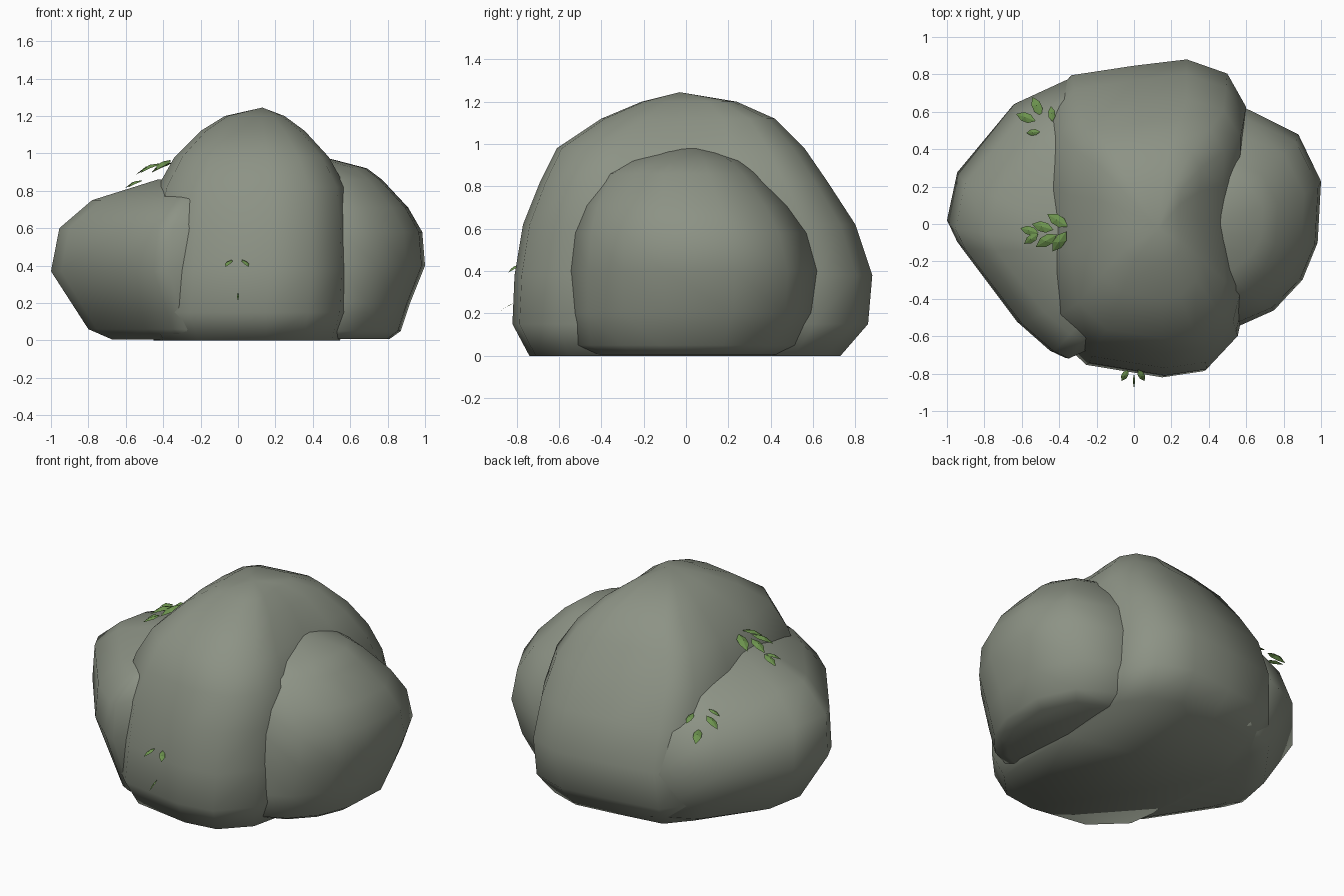
import bpy, bmesh, math
from mathutils import Vector, Matrix
from mathutils.bvhtree import BVHTree

cube = bpy.data.objects.get("Cube")
if cube:
    bpy.data.objects.remove(cube, do_unlink=True)


def material(name, colour):
    mat = bpy.data.materials.new(name)
    mat.use_nodes = True
    mat.diffuse_color = colour
    mat.node_tree.nodes["Principled BSDF"].inputs["Base Color"].default_value = colour
    return mat


STONE = material("grey green stone", (0.265, 0.29, 0.235, 1))
LEAF = material("leaf green", (0.15, 0.29, 0.075, 1))


def add_object(name, bm, mat):
    mesh = bpy.data.meshes.new(name)
    bm.to_mesh(mesh)
    mesh.materials.append(mat)
    obj = bpy.data.objects.new(name, mesh)
    bpy.context.collection.objects.link(obj)
    return obj


def boulder(name, outline, levels):
    """Loft a unit outline through levels of (z, x min, x max, y min, y max)."""
    bm = bmesh.new()
    rings = []
    for z, x0, x1, y0, y1 in levels:
        rings.append([bm.verts.new(((x0 + x1) / 2 + u * (x1 - x0) / 2,
                                    (y0 + y1) / 2 + v * (y1 - y0) / 2, z))
                      for u, v in outline])
    count = len(outline)
    for low, high in zip(rings, rings[1:]):
        for i in range(count):
            j = (i + 1) % count
            bm.faces.new((low[i], low[j], high[j], high[i]))
    bm.faces.new(rings[0][::-1])
    bmesh.ops.remove_doubles(bm, verts=bm.verts, dist=0.0005)
    bmesh.ops.recalc_face_normals(bm, faces=bm.faces)
    tree = BVHTree.FromBMesh(bm)
    obj = add_object(name, bm, STONE)
    bm.free()
    bpy.ops.object.select_all(action="DESELECT")
    obj.select_set(True)
    bpy.context.view_layer.objects.active = obj
    bpy.ops.object.shade_smooth_by_angle(angle=math.radians(80))
    return tree


# Tall middle boulder
middle = boulder(
    "middle_boulder",
    [(.93, .05), (.97, .4), (.98, .7), (.8, .91), (.41, 1), (-.1, .96), (-.7, .9), (-.93, .72),
     (-1, .3), (-1, -.2), (-.9, -.68), (-.53, -.92), (.2, -1), (.6, -.96), (.9, -.75), (.99, -.48)],
    [(0, -.45, .55, -.74, .73), (.15, -.52, .6, -.82, .86), (.38, -.5, .61, -.81, .88),
     (.62, -.48, .6, -.77, .8), (.82, -.43, .58, -.69, .67), (.98, -.34, .49, -.61, .56),
     (1.12, -.2, .36, -.4, .42), (1.2, -.07, .25, -.21, .24), (1.245, .13, .13, -.03, -.03)])

# Low wedge shaped boulder on the right side
low = boulder(
    "low_boulder",
    [(1, .7), (.2, 1), (-.35, .82), (-.9, .35), (-1, .02), (-.9, -.13),
     (-.32, -.68), (0, -.88), (.15, -.93), (1, -.65)],
    [(.004, -.67, .1, -.64, .65), (.06, -.8, .1, -.73, .72), (.37, -1, .1, -.77, .78),
     (.6, -.955, .1, -.77, .69), (.75, -.78, .1, -.66, .53), (.86, -.43, .1, -.42, .24),
     (.88, -.1, -.1, -.05, -.05)])

# Rounded boulder on the left side
boulder(
    "round_boulder",
    [(-1, .7), (.1, 1), (.73, .76), (1, .33), (.96, -.23), (.78, -.57),
     (.44, -.85), (0, -1), (-1, -.75)],
    [(.007, .1, .81, -.45, .45), (.05, .1, .87, -.53, .53), (.2, .1, .92, -.55, .61),
     (.4, .1, 1, -.55, .62), (.58, .1, .985, -.53, .57), (.71, .1, .91, -.49, .49),
     (.86, .1, .77, -.4, .36), (.92, .1, .69, -.29, .28), (.98, .1, .46, -.1, .12),
     (.985, .28, .28, 0, 0)])


def leaf(bm, centre, yaw, pitch, length, width=.2):
    """A pointed leaf folded along its middle vein."""
    turn = (Matrix.Rotation(math.radians(yaw), 3, "Z")
            @ Matrix.Rotation(math.radians(-pitch), 3, "Y"))

    def vert(along, side, lift):
        return bm.verts.new(Vector(centre) + turn @ (Vector((along, side, lift)) * length))

    root, vein, tip = vert(-.5, 0, 0), vert(0, 0, width / 2), vert(.5, 0, -.08)
    for s in (-1, 1):
        back, front = vert(-.2, s * width, 0), vert(.15, s * width, 0)
        for face in ((root, back, vein), (vein, back, front), (vein, front, tip)):
            bm.faces.new(face if s < 0 else face[::-1])


def surface(x, y):
    hits = [t.ray_cast(Vector((x, y, 3)), Vector((0, 0, -1)))[0] for t in (middle, low)]
    return max(h.z for h in hits if h)


def sprig(name, leaves):
    """Leaves given as x, y, lift above the stone, yaw and length."""
    bm = bmesh.new()
    for x, y, lift, yaw, length in leaves:
        leaf(bm, (x, y, surface(x, y) + lift), yaw, -18, length)
    add_object(name, bm, LEAF)
    bm.free()


# Leaf sprigs growing in the gap between the boulders
sprig("upper_leaves",
      [(-.41, .02, .07, 148, .14), (-.49, -.015, .08, 165, .13), (-.56, -.035, .02, 165, .11),
       (-.55, -.08, .02, 215, .1), (-.47, -.09, .08, 210, .14), (-.4, -.095, .07, 235, .14)])
sprig("rear_leaves",
      [(-.52, .63, .07, 115, .12), (-.58, .57, .08, 160, .12),
       (-.44, .59, .04, 95, .09), (-.54, .49, .02, 185, .08)])

# Small sprig on the front face
bm = bmesh.new()
leaf(bm, (-.05, -.81, .415), 240, -25, .08)
leaf(bm, (.04, -.81, .415), 300, -25, .08)
leaf(bm, (0, -.84, .235), 270, -25, .09, .05)
add_object("front_leaves", bm, LEAF)
bm.free()
